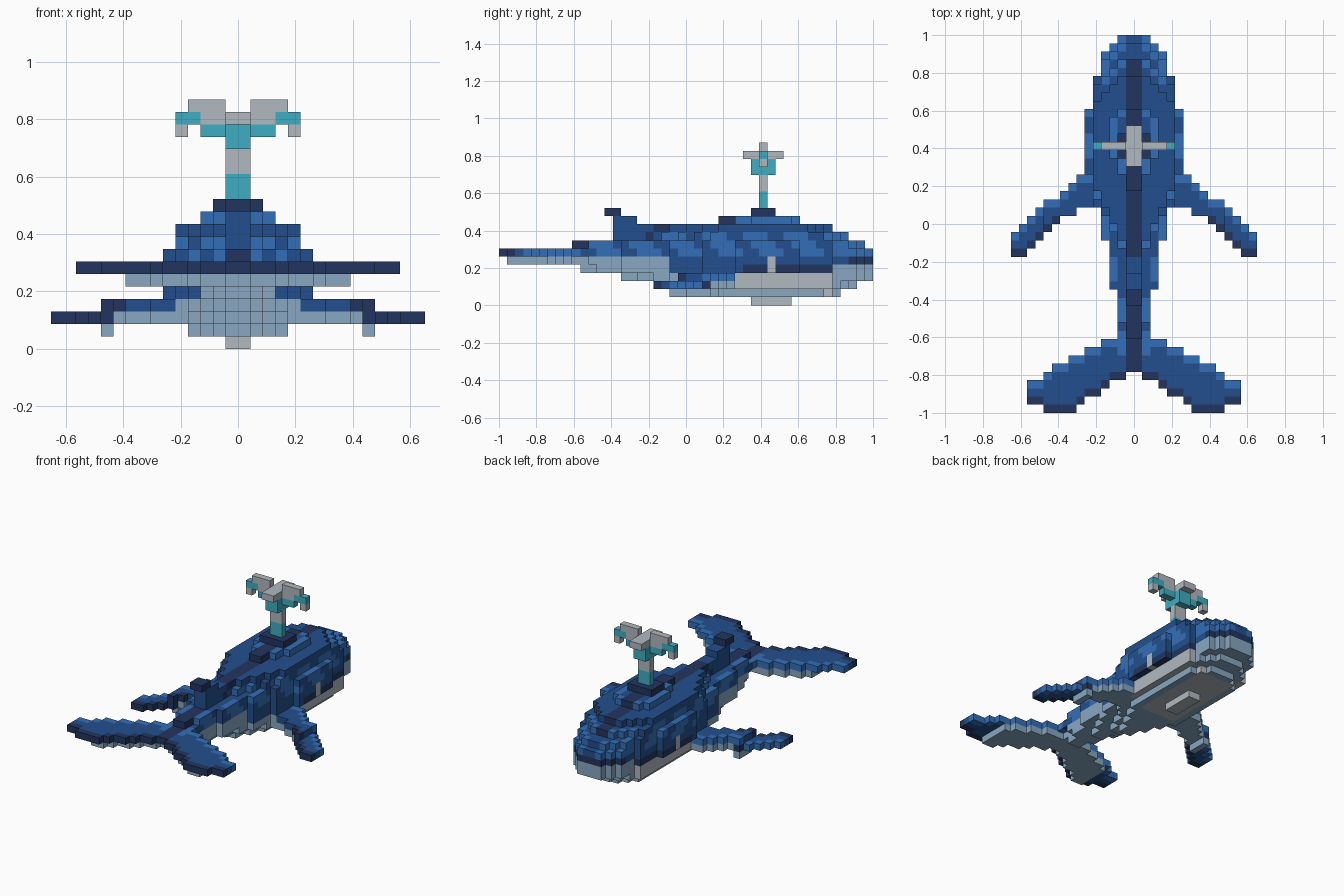
import bpy
import bmesh
from mathutils import Vector

cube = bpy.data.objects.get("Cube")
if cube:
    bpy.data.objects.remove(cube, do_unlink=True)

UNIT = 2 / 46  # edge length of one block


# Flat colours
def make_material(name, code):
    def linear(i):
        c = int(code[i:i + 2], 16) / 255
        return c / 12.92 if c <= 0.04045 else ((c + 0.055) / 1.055) ** 2.4
    color = (linear(0), linear(2), linear(4), 1)
    mat = bpy.data.materials.new(name)
    mat.use_nodes = True
    mat.diffuse_color = color
    shader = mat.node_tree.nodes["Principled BSDF"]
    shader.inputs["Base Color"].default_value = color
    shader.inputs["Roughness"].default_value = 0.8
    return mat


NAVY, BLUE, BRIGHT, PALE, GREY, TEAL = range(6)
MATERIALS = [
    make_material("navy", "22355f"),
    make_material("deep_blue", "224f8d"),
    make_material("bright_blue", "346fb8"),
    make_material("pale_blue", "88a7c1"),
    make_material("light_grey", "b0b9c0"),
    make_material("teal", "40adc2"),
]


# A part is a dict of blocks (column, y, z) -> colour, mirrored across x
def fill(part, xs, ys, zs, color):
    for x in range(*xs):
        for y in range(*ys):
            for z in range(*zs):
                part[x, y, z] = color


def build(name, half):
    blocks = dict(half)
    blocks.update({(-1 - x, y, z): c for (x, y, z), c in half.items()})
    bm = bmesh.new()
    corners = {}

    def corner(p):
        key = tuple(round(v) for v in p)
        if key not in corners:
            corners[key] = bm.verts.new(Vector(key) * UNIT)
        return corners[key]

    for cell, color in blocks.items():
        base = Vector(cell)
        for axis in range(3):
            u, v, n = Vector(), Vector(), Vector()
            n[axis] = u[(axis + 1) % 3] = v[(axis + 2) % 3] = 1
            for side in (0, 1):
                step = n if side else -n
                if tuple(int(i) for i in base + step) in blocks:
                    continue
                o = base + n * side
                ring = [o, o + u, o + u + v, o + v]
                if not side:
                    ring.reverse()
                face = bm.faces.new([corner(p) for p in ring])
                face.material_index = color
    mesh = bpy.data.meshes.new(name)
    bm.to_mesh(mesh)
    bm.free()
    for mat in MATERIALS:
        mesh.materials.append(mat)
    obj = bpy.data.objects.new(name, mesh)
    bpy.context.collection.objects.link(obj)


# Plan outline: half width of the body by length
OUTLINE = [(22, 2), (21, 3), (18, 4), (14, 5), (6, 6), (2, 5), (-2, 4), (-8, 3), (-23, 2)]


def plan_width(y):
    return next(w for start, w in OUTLINE if y >= start)


# Body layers from the belly up: back end, front end, widest half width
LAYERS = [(8, 13, 1), (-2, 19, 4), (-4, 21, 5), (-8, 23, 5), (-13, 23, 6), (-14, 23, 6),
          (-18, 23, 6), (-14, 22, 6), (-5, 20, 5), (-4, 18, 5), (4, 14, 3)]


def body_color(x, y, z, half, covered):
    if z <= 3:
        if z < 3 and x == 3:
            return PALE
        return GREY if 5 <= y < 18 else PALE
    if z <= 5 and y < -2:
        return PALE
    if not covered and x == 0 and y < 20:
        return NAVY
    if z == 4:
        return PALE if y >= 18 else NAVY if y >= 7 else BLUE
    if z == 5:
        return NAVY if y >= 20 else BLUE
    rim = x == half - 1
    if rim and (z == 10 or y >= 18):
        return BRIGHT
    if rim and z in (6, 7, 8) and (y + z) % 5 < 3:
        return BRIGHT
    return BLUE


body = {}
for z, (back, front, cap) in enumerate(LAYERS):
    for y in range(back, front):
        half = min(cap, plan_width(y), 1 + (y - back) // 2, 2 + front - 1 - y)
        for x in range(half):
            body[x, y, z] = half
for (x, y, z), half in list(body.items()):
    body[x, y, z] = body_color(x, y, z, half, (x, y, z + 1) in body)
# Eyes
fill(body, (5, 6), (10, 11), (4, 6), GREY)
build("body", body)

# Dorsal fin
fin = {}
fill(fin, (0, 1), (-9, -4), (8, 10), BLUE)
fill(fin, (0, 1), (-9, -6), (10, 11), BLUE)
fill(fin, (0, 1), (-10, -8), (11, 12), NAVY)
build("dorsal_fin", fin)


# Fins from a leading and a trailing edge, bright in front, dark behind
def fin_color(y, front, back, dark):
    if dark and y <= back:
        return NAVY
    return BRIGHT if y >= front - 1 else BLUE


# Tail flukes with a pale underside
flukes = {}
lead = [-14, -14, -14, -14, -15, -15, -16, -16, -17, -17, -18, -19, -19]
trail = [-18, -19, -19, -20, -21, -21, -22, -23, -23, -23, -23, -22, -22]
for x, (front, back) in enumerate(zip(lead, trail)):
    for y in range(back, front):
        flukes[x, y, 6] = NAVY if x == 0 else fin_color(y, front, back, True)
    if x < 9:
        fill(flukes, (x, x + 1), (back + 1, front), (5, 6), PALE)
build("tail_flukes", flukes)

# Flippers drop one block at the tip
flippers = {}
lead = [7, 7, 6, 6, 5, 4, 3, 3, 2, 1, 0, -1]
trail = [1, 2, 2, 2, 1, 1, 0, -1, -2, -3, -4, -4]
for x, (front, back) in enumerate(zip(lead, trail), 3):
    z = 3 if x < 11 else 2
    for y in range(back, front):
        flippers[x, y, z] = fin_color(y, front, back, x > 8)
    if x < 10:
        fill(flippers, (x, x + 1), (back, front), (2, 3), PALE)
    elif x == 10:
        fill(flippers, (x, x + 1), (back, front), (2, 3), NAVY)
        fill(flippers, (x, x + 1), (back + 1, front), (1, 2), PALE)
build("flippers", flippers)

# Blowhole rim
rim = {}
fill(rim, (0, 2), (8, 11), (11, 12), NAVY)
build("blowhole", rim)

# Water spout: stem, cross-shaped crown and drooping arms
spout = {}
fill(spout, (0, 1), (9, 10), (12, 14), TEAL)
fill(spout, (0, 1), (9, 10), (14, 16), GREY)
fill(spout, (0, 1), (8, 11), (16, 18), TEAL)
fill(spout, (0, 1), (7, 12), (18, 19), GREY)
fill(spout, (1, 3), (9, 10), (17, 18), TEAL)
fill(spout, (1, 3), (9, 10), (18, 19), GREY)
fill(spout, (3, 5), (9, 10), (18, 19), TEAL)
fill(spout, (4, 5), (9, 10), (17, 18), GREY)
fill(spout, (1, 4), (9, 10), (19, 20), GREY)
build("water_spout", spout)
